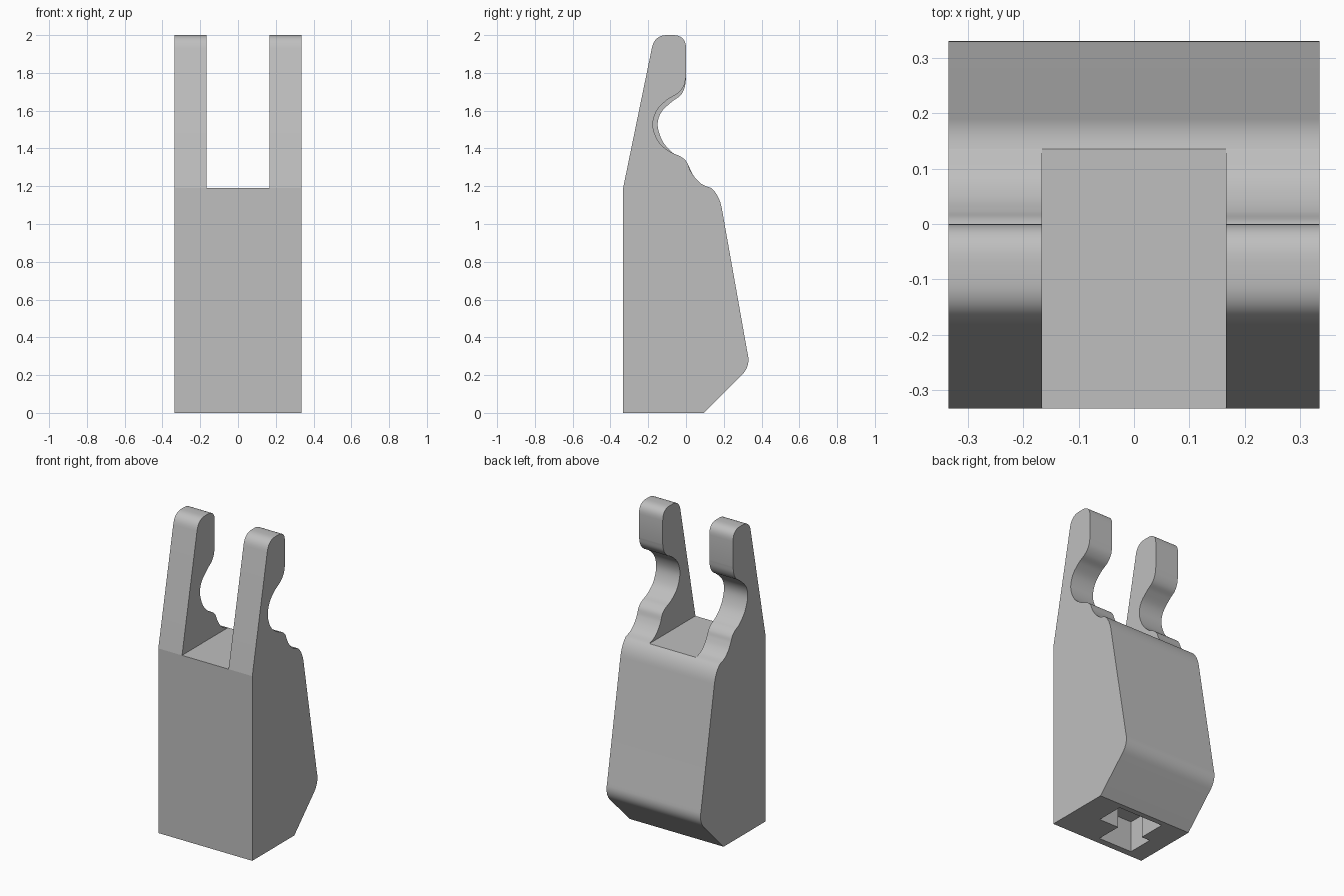
import bpy
import bmesh
import math
from mathutils import Vector

cube = bpy.data.objects.get("Cube")
if cube:
    bpy.data.objects.remove(cube, do_unlink=True)

grey = bpy.data.materials.new("plain_grey")
grey.use_nodes = True
colour = (0.52, 0.52, 0.52, 1)
grey.diffuse_color = colour
grey.node_tree.nodes["Principled BSDF"].inputs["Base Color"].default_value = colour

HALF, SLOT, SEAT = 0.335, 0.166, 1.19


def spline(points, steps=6):
    """Smooth path through every point."""
    p = [Vector(q) for q in points]
    p = [2 * p[0] - p[1]] + p + [2 * p[-1] - p[-2]]
    path = []
    for a, b, c, d in zip(p, p[1:], p[2:], p[3:]):
        for i in range(steps):
            t = i / steps
            path.append(0.5 * (2 * b + (c - a) * t + (2 * a - 5 * b + 4 * c - d) * t * t
                               + (3 * b - a - 3 * c + d) * t ** 3))
    return path + [p[-2]]


def corner(start, tip, end, steps=8):
    """Rounded corner tangent to both edges."""
    a, b, c = Vector(start), Vector(tip), Vector(end)
    return [a * (1 - t) ** 2 + b * 2 * t * (1 - t) + c * t * t
            for t in (i / steps for i in range(steps + 1))]


def prism(name, outline, place, direction):
    """Extrude a closed outline along a direction."""
    bm = bmesh.new()
    face = bm.faces.new([bm.verts.new(place(p)) for p in outline])
    ext = bmesh.ops.extrude_face_region(bm, geom=[face])
    bmesh.ops.translate(bm, vec=direction,
                        verts=[v for v in ext["geom"] if isinstance(v, bmesh.types.BMVert)])
    bmesh.ops.recalc_face_normals(bm, faces=bm.faces)
    mesh = bpy.data.meshes.new(name)
    bm.to_mesh(mesh)
    bm.free()
    mesh.materials.append(grey)
    obj = bpy.data.objects.new(name, mesh)
    bpy.context.collection.objects.link(obj)
    return obj


def side_prism(name, outline, x0, x1):
    return prism(name, outline, lambda p: (x0, p[0], p[1]), (x1 - x0, 0, 0))


# Body: upright front, tapering back, chamfered foot
shoulder = corner((0.19, 1.08), (0.178, 1.15), (0.135, SEAT))
body_outline = ([Vector((-0.333, 0)), Vector((0.095, 0))]
                + corner((0.295, 0.2), (0.345, 0.25), (0.325, 0.32))
                + shoulder + [Vector((-0.333, SEAT))])
body = side_prism("body", body_outline, -HALF, HALF)

# Stepped socket in the underside
socket_outline = [(0.02, -0.29), (-0.22, -0.29), (-0.22, -0.12), (-0.16, -0.12),
                  (-0.16, 0.06), (0.16, 0.06), (0.16, -0.12), (0.02, -0.12)]
socket = prism("socket_cutter", socket_outline, lambda p: (p[0], p[1], -0.1), (0, 0, 0.3))
socket.hide_render = True
socket.hide_viewport = True
cut = body.modifiers.new("socket", "BOOLEAN")
cut.operation = "DIFFERENCE"
cut.solver = "EXACT"
cut.object = socket

# Arms: hooked fingers, the left notch slightly deeper
deep_notch = [(0.022, 1.285), (0.003, 1.33), (-0.03, 1.358), (-0.085, 1.383),
              (-0.145, 1.435), (-0.175, 1.52), (-0.155, 1.6), (-0.1, 1.657),
              (-0.045, 1.69), (-0.012, 1.73), (0, 1.78)]
shallow_notch = [(0.024, 1.285), (0.008, 1.32), (-0.02, 1.348), (-0.068, 1.375),
                 (-0.122, 1.435), (-0.15, 1.52), (-0.132, 1.59), (-0.075, 1.647),
                 (-0.03, 1.68), (-0.008, 1.72), (0, 1.77)]
arms = []
for name, notch, side in (("left_arm", deep_notch, 1), ("right_arm", shallow_notch, -1)):
    outline = (spline([(0.135, SEAT), (0.085, 1.21), (0.048, 1.245)] + notch)
               + corner((0, 1.93), (0, 2), (-0.07, 2))
               + corner((-0.1, 2), (-0.168, 2), (-0.181, 1.93))
               + [Vector((-0.333, SEAT))])
    arms.append(side_prism(name, outline, side * SLOT, side * HALF))

# Smooth curves with crisp edges
bpy.ops.object.select_all(action="DESELECT")
for obj in [body] + arms:
    obj.select_set(True)
bpy.context.view_layer.objects.active = body
bpy.ops.object.shade_smooth_by_angle(angle=math.radians(30))
